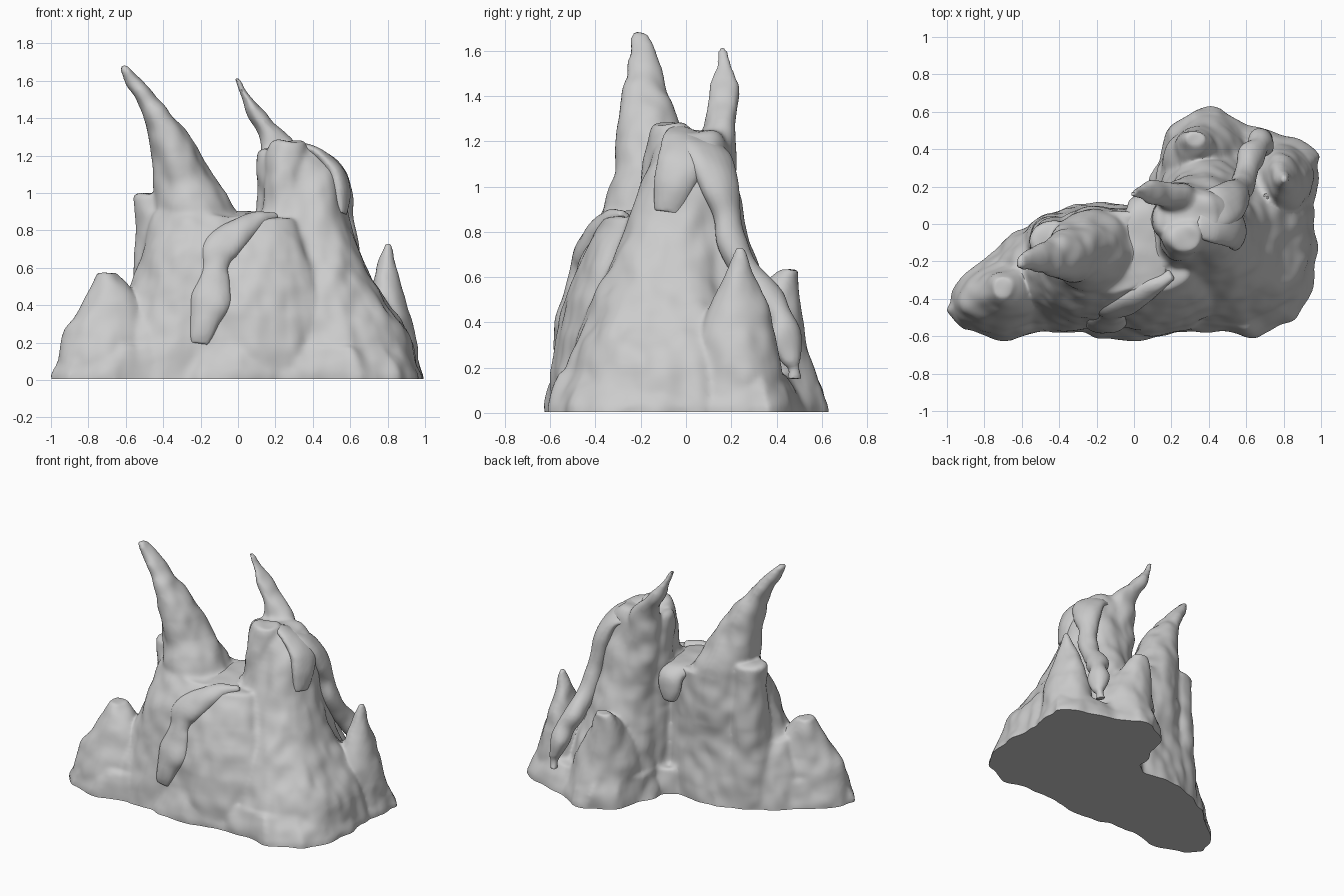
import bpy, bmesh, math
from mathutils import Vector, noise


def spline(keys, steps=6):
    """Catmull-Rom interpolation through rows of numbers."""
    out = []
    for i in range(len(keys) - 1):
        p = [keys[max(0, min(len(keys) - 1, i + k))] for k in (-1, 0, 1, 2)]
        for s in range(steps):
            t = s / steps
            out.append([0.5 * (2 * b + (c - a) * t + (2 * a - 5 * b + 4 * c - d) * t * t
                               + (3 * b - a - 3 * c + d) * t ** 3) for a, b, c, d in zip(*p)])
    return out + [list(keys[-1])]


def skin(bm, rings):
    """Closed skin over a stack of equal rings of points."""
    loops = [[bm.verts.new(p) for p in r] for r in rings]
    n = len(loops[0])
    for a, b in zip(loops, loops[1:]):
        for i in range(n):
            bm.faces.new((a[i], a[(i + 1) % n], b[(i + 1) % n], b[i]))
    bm.faces.new(loops[0][::-1])
    bm.faces.new(loops[-1])


def mound(bm, keys, turn=0, square=1.0, n=32):
    """Horizontal oval sections: x, y, z, rx, ry."""
    c, s = math.cos(math.radians(turn)), math.sin(math.radians(turn))
    rings = []
    for x, y, z, rx, ry in spline(keys):
        ring = []
        for i in range(n):
            a = 2 * math.pi * i / n
            u = rx * math.copysign(abs(math.cos(a)) ** square, math.cos(a))
            v = ry * math.copysign(abs(math.sin(a)) ** square, math.sin(a))
            ring.append((x + u * c - v * s, y + u * s + v * c, z))
        rings.append(ring)
    skin(bm, rings)


def tube(bm, keys, out, n=20):
    """Oval sections across a path: x, y, z, half width, half thickness."""
    rows = spline(keys)
    pts = [Vector(r[:3]) for r in rows]
    rings = []
    for i, r in enumerate(rows):
        t = (pts[min(i + 1, len(pts) - 1)] - pts[max(i - 1, 0)]).normalized()
        side = t.cross(Vector(out)).normalized()
        nor = side.cross(t)
        rings.append([pts[i] + side * r[3] * math.cos(2 * math.pi * k / n)
                      + nor * r[4] * math.sin(2 * math.pi * k / n) for k in range(n)])
    skin(bm, rings)


def finish(bm, name, voxel, amount, smooth):
    """Fuse the pieces, weather the surface and cut it flat at the ground."""
    bmesh.ops.recalc_face_normals(bm, faces=bm.faces)
    me = bpy.data.meshes.new(name)
    bm.to_mesh(me)
    bm.free()
    ob = bpy.data.objects.new(name, me)
    bpy.context.collection.objects.link(ob)
    bpy.context.view_layer.objects.active = ob
    ob.select_set(True)
    m = ob.modifiers.new("fuse", 'REMESH')
    m.mode, m.voxel_size = 'VOXEL', voxel
    m = ob.modifiers.new("soften", 'SMOOTH')
    m.factor, m.iterations = 0.5, smooth
    for m in list(ob.modifiers):
        bpy.ops.object.modifier_apply(modifier=m.name)
    bm = bmesh.new()
    bm.from_mesh(ob.data)
    bm.normal_update()
    moves = []
    for v in bm.verts:
        p = v.co
        w = noise.noise(Vector((p.x * 5, p.y * 5, p.z * 4)))
        w += 0.5 * noise.noise(Vector((p.x * 11, p.y * 11, p.z * 9 + 4)))
        moves.append(v.normal * w * amount)
    for v, d in zip(bm.verts, moves):
        v.co += d
    cut = bmesh.ops.bisect_plane(bm, geom=bm.verts[:] + bm.edges[:] + bm.faces[:], plane_co=(0, 0, 0.005),
                                 plane_no=(0, 0, -1), clear_outer=True)
    edges = [e for e in cut['geom_cut'] if isinstance(e, bmesh.types.BMEdge)]
    if edges:
        bmesh.ops.holes_fill(bm, edges=edges, sides=0)
    bm.to_mesh(ob.data)
    bm.free()
    bpy.ops.object.shade_smooth_by_angle(angle=math.radians(50))
    ob.select_set(False)


bm = bmesh.new()
# ground skirt
foot = [(-.99, -.46), (-.92, -.29), (-.75, -.15), (-.5, .0), (-.3, .1), (0, .09), (.12, .17), (.13, .32),
        (.2, .51), (.34, .62), (.46, .61), (.6, .51), (.72, .49), (.86, .45), (.99, .36), (.98, .22), (.94, .1),
        (.97, -.1), (.95, -.35), (.85, -.5), (.65, -.6), (.3, -.56), (0, -.62), (-.2, -.6), (-.4, -.55),
        (-.65, -.61), (-.9, -.57)]
skin(bm, [[(.03 + (x - .03) * k, -.08 + (y + .08) * k, z) for x, y in foot]
          for z, k in ((-.06, 1.015), (.03, 1.01), (.1, .975), (.18, .92))])
# left ridge and its saddle
mound(bm, [(-.22, -.24, -.05, .56, .35), (-.19, -.23, .3, .46, .32), (-.16, -.21, .6, .38, .29),
           (-.14, -.18, .8, .34, .25), (-.13, -.15, .89, .33, .22)], 8)
# front wall between the two masses
mound(bm, [(.05, -.33, -.05, .5, .27), (.08, -.32, .35, .42, .24), (.1, -.26, .65, .32, .22),
           (.12, -.18, .86, .2, .18)])
# left shoulder, its link to the ridge, and the ledge
mound(bm, [(-.66, -.38, -.05, .34, .22), (-.67, -.38, .2, .27, .18), (-.68, -.37, .38, .18, .14),
           (-.69, -.35, .5, .1, .1), (-.7, -.34, .575, .055, .06)], 12)
mound(bm, [(-.5, -.28, -.05, .28, .28), (-.5, -.28, .25, .22, .24), (-.5, -.26, .44, .14, .14)], 12)
mound(bm, [(-.4, -.16, -.05, .24, .22), (-.42, -.13, .3, .18, .18), (-.43, -.11, .6, .12, .15),
           (-.44, -.08, .9, .11, .11), (-.45, -.08, .99, .1, .09)], 15)
# right mass
mound(bm, [(.53, -.06, -.05, .44, .52), (.51, -.08, .2, .42, .45), (.45, -.08, .42, .35, .36),
           (.39, -.07, .62, .28, .29), (.355, -.01, .9, .24, .23), (.345, .02, 1.1, .21, .19),
           (.33, .03, 1.19, .17, .16), (.32, .03, 1.245, .12, .12)], 0, .85)
mound(bm, [(.27, -.16, .6, .17, .2), (.26, -.09, .9, .14, .14), (.26, -.07, 1.1, .11, .12),
           (.27, -.07, 1.24, .1, .09), (.28, -.08, 1.28, .075, .07)])
mound(bm, [(.19, .0, .6, .08, .12), (.16, .03, .85, .06, .09), (.155, .02, 1.1, .055, .09),
           (.155, .03, 1.23, .04, .07)])
# low side ridge running down the right mass
tube(bm, [(.35, -.2, .8, .06, .05), (.53, -.23, .63, .09, .05), (.69, -.26, .42, .12, .06),
          (.83, -.28, .15, .16, .08), (.88, -.28, -.05, .16, .08)], (1, -.3, .5))
# right spike and back lump
mound(bm, [(.76, .22, -.05, .21, .22), (.79, .23, .25, .15, .18), (.78, .24, .5, .085, .12),
           (.79, .24, .64, .05, .06), (.8, .24, .73, .018, .02)])
mound(bm, [(.4, .33, -.05, .27, .28), (.38, .32, .25, .22, .24), (.35, .36, .45, .14, .16),
           (.33, .43, .57, .08, .07), (.33, .46, .635, .05, .04)])
# back buttress of the right mass
mound(bm, [(.44, .2, -.05, .36, .3), (.42, .16, .3, .28, .26), (.38, .11, .65, .22, .2),
           (.36, .08, .95, .19, .16), (.33, .08, 1.17, .14, .12)])
# left horn
mound(bm, [(-.2, -.18, .35, .25, .25), (-.2, -.15, .65, .25, .245), (-.21, -.14, .82, .235, .235),
           (-.235, -.14, .92, .21, .22), (-.275, -.14, 1.05, .175, .18),
           (-.325, -.15, 1.2, .14, .145), (-.405, -.17, 1.38, .095, .11), (-.47, -.18, 1.48, .07, .085),
           (-.54, -.19, 1.58, .05, .06), (-.61, -.2, 1.68, .02, .035)])
# right horn
mound(bm, [(.32, .1, .6, .16, .14), (.28, .11, .95, .14, .125), (.25, .13, 1.15, .12, .09),
           (.195, .15, 1.3, .09, .075), (.125, .16, 1.4, .07, .075), (.07, .16, 1.48, .045, .06),
           (.025, .16, 1.55, .03, .04), (-.005, .16, 1.615, .012, .018)])
finish(bm, "rock_body", .014, .022, 8)

# front hanging tendril
bm = bmesh.new()
tube(bm, [(.2, -.27, .87, .018, .03), (.1, -.33, .85, .055, .05), (0, -.39, .79, .085, .06),
          (-.1, -.44, .7, .1, .06), (-.125, -.47, .6, .075, .05), (-.13, -.49, .53, .09, .05),
          (-.15, -.51, .43, .115, .06), (-.18, -.535, .32, .085, .05), (-.2, -.55, .24, .065, .035),
          (-.205, -.55, .19, .05, .02)], (0, -1, .5))
finish(bm, "front_tendril", .011, .014, 2)

# saddle slab spilling over the back
bm = bmesh.new()
tube(bm, [(.06, -.36, .85, .1, .03), (.06, -.2, .87, .12, .03), (.05, 0, .87, .11, .035),
          (.05, .09, .83, .09, .05), (.05, .11, .75, .08, .045), (.05, .11, .67, .045, .03)], (0, .5, 1))
finish(bm, "saddle_slab", .011, .01, 3)

# right drip
bm = bmesh.new()
tube(bm, [(.34, .04, 1.22, .12, .03), (.44, .01, 1.185, .125, .045), (.52, -.02, 1.1, .11, .05),
          (.545, -.05, 1.02, .095, .055), (.55, -.07, .94, .08, .05), (.55, -.08, .88, .065, .04)], (1, 0, .5))
finish(bm, "right_drip", .011, .01, 2)

# back hanging tendril
bm = bmesh.new()
tube(bm, [(.36, .06, 1.2, .12, .04), (.47, .1, 1.14, .12, .05), (.54, .15, 1.0, .095, .06),
          (.56, .18, .88, .07, .06), (.58, .2, .76, .07, .06), (.6, .27, .62, .06, .06),
          (.63, .36, .5, .08, .07), (.66, .41, .42, .055, .06), (.68, .44, .34, .08, .06),
          (.7, .465, .24, .05, .04), (.7, .475, .2, .025, .025), (.7, .48, .15, .035, .025)], (1, .6, .4))
finish(bm, "back_tendril", .011, .01, 2)
